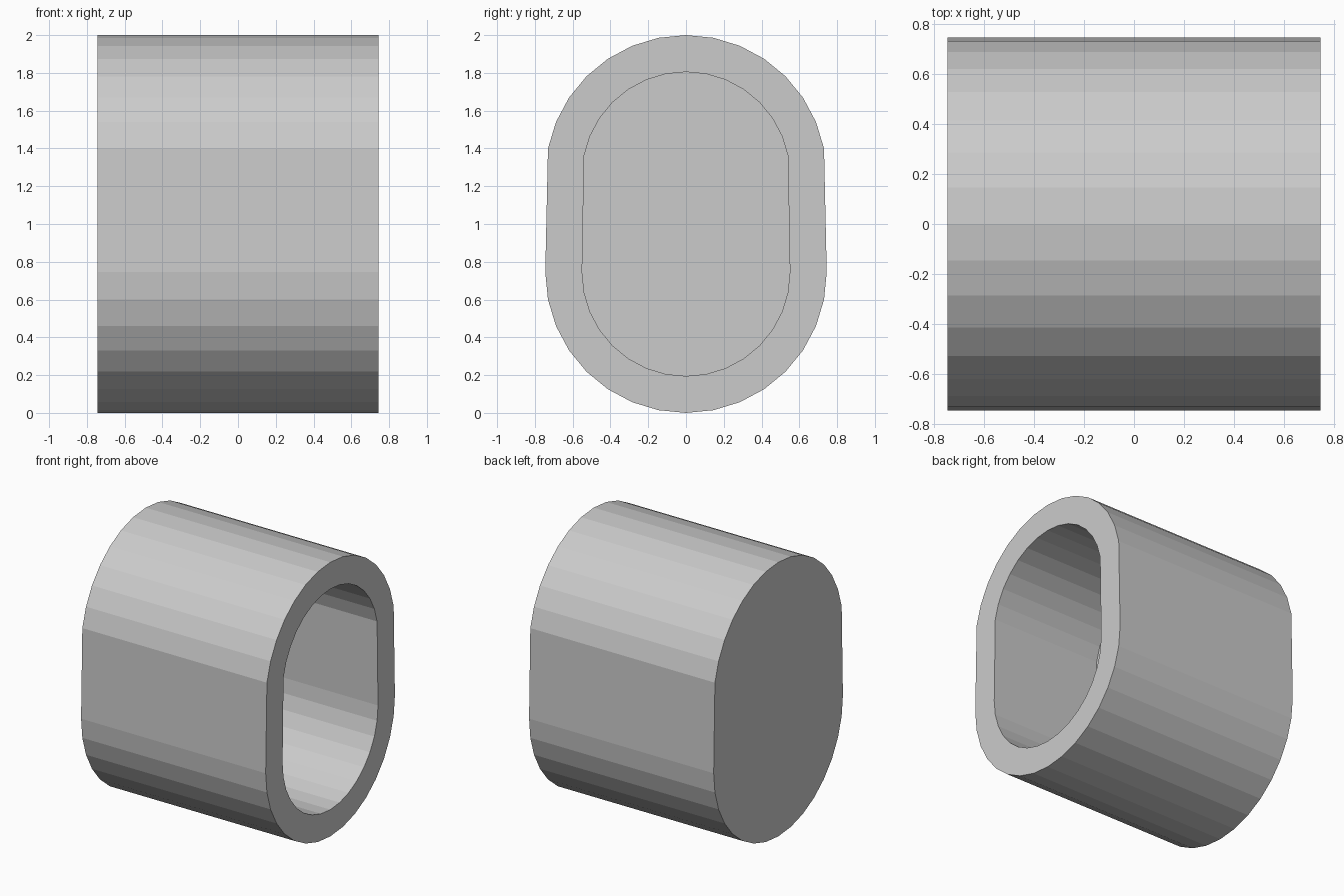
import bpy, bmesh
from math import pi, sin, cos

if "Cube" in bpy.data.objects:
    bpy.data.objects.remove(bpy.data.objects["Cube"])

HALF = 0.745          # half length along x, also outer radius
LOW, HIGH = 0.745, 1.255
FLOOR_X = -0.13       # bottom of the blind recess


def ring(bm, x, r):
    """Rounded slot outline: full lower half circle, upper arc without its end points."""
    arcs = [(LOW, pi + i * pi / 16) for i in range(17)]
    arcs += [(HIGH, i * pi / 16) for i in range(1, 16)]
    return [bm.verts.new((x, r * cos(a), cz + r * sin(a))) for cz, a in arcs]


def bridge(bm, a, b):
    for i in range(len(a)):
        j = (i + 1) % len(a)
        bm.faces.new((a[i], a[j], b[j], b[i]))


bm = bmesh.new()
# Closed back, outer wall, rim, recess wall, recess floor
rings = [ring(bm, -HALF, HALF), ring(bm, HALF, HALF),
         ring(bm, HALF, 0.55), ring(bm, FLOOR_X, 0.55)]
for a, b in zip(rings, rings[1:]):
    bridge(bm, a, b)
bm.faces.new(rings[0])
bm.faces.new(rings[-1])
bmesh.ops.recalc_face_normals(bm, faces=bm.faces)

mesh = bpy.data.meshes.new("oval_socket")
bm.to_mesh(mesh)
bm.free()
bpy.context.collection.objects.link(bpy.data.objects.new("oval_socket", mesh))
